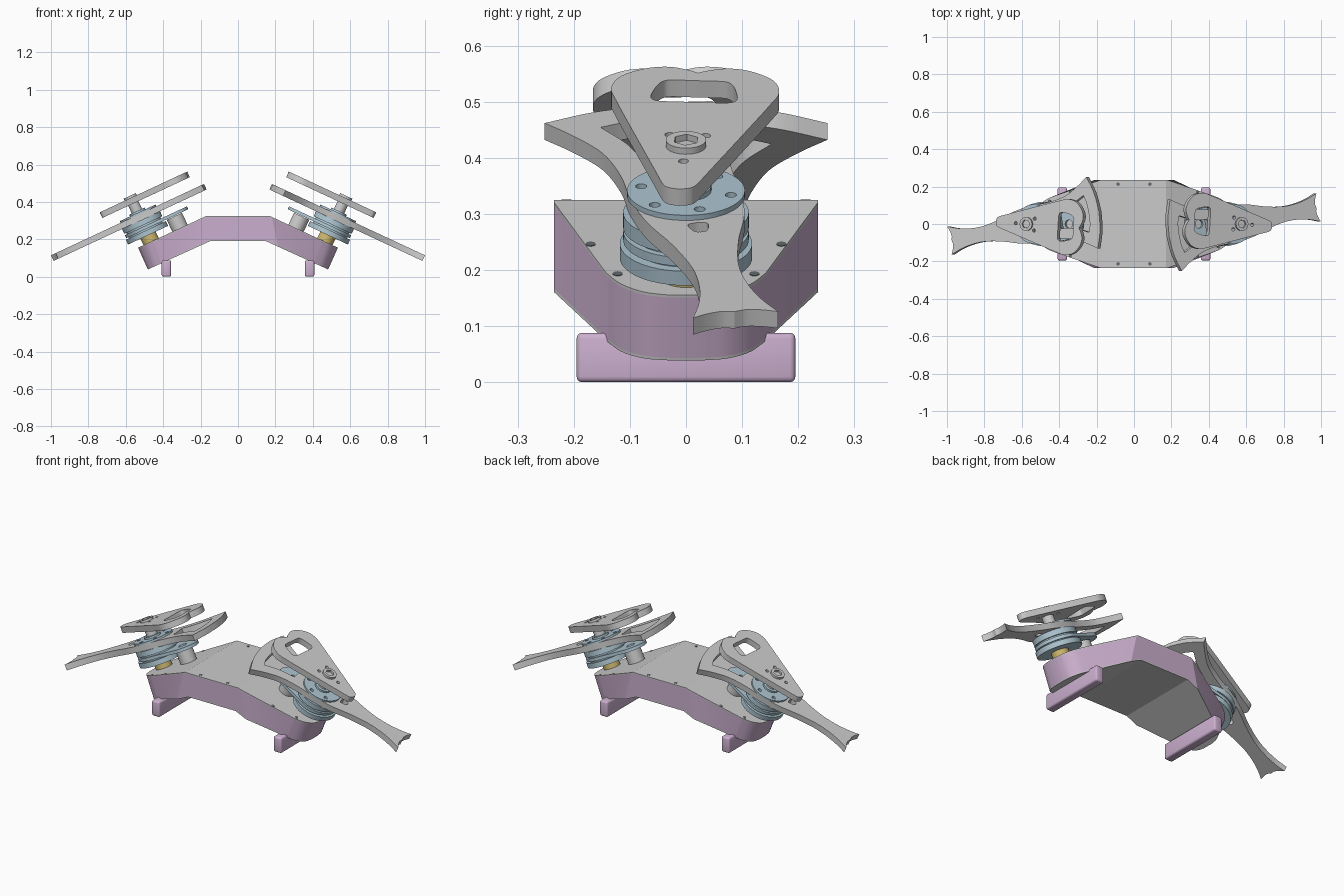
import bpy, bmesh
from math import radians, sin, cos, tan, pi
from mathutils import Matrix, Vector

if "Cube" in bpy.data.objects:
    bpy.data.objects.remove(bpy.data.objects["Cube"])

ANG = radians(25)          # tilt of both side decks
PIVOT = 0.325              # turret axis, measured down the deck from the fold
DECK = Matrix.Translation((0.17, 0, 0.325)) @ Matrix.Rotation(ANG, 4, 'Y')
SIDES = {"right": DECK, "left": Matrix.Rotation(pi, 4, 'Z') @ DECK}


def material(name, rgb):
    m = bpy.data.materials.new(name)
    m.diffuse_color = (*rgb, 1)
    m.use_nodes = True
    m.node_tree.nodes["Principled BSDF"].inputs["Base Color"].default_value = m.diffuse_color
    return m


PURPLE = material("purple", (0.60, 0.43, 0.62))
BLUE = material("blue", (0.42, 0.56, 0.64))
YELLOW = material("yellow", (0.62, 0.48, 0.16))
DARK = material("dark", (0.12, 0.14, 0.15))


def finish(name, mesh, mat=None, matrix=Matrix(), angle=30):
    bm = bmesh.new()
    bm.from_mesh(mesh)
    bmesh.ops.remove_doubles(bm, verts=bm.verts, dist=1e-5)
    bmesh.ops.recalc_face_normals(bm, faces=bm.faces)
    bm.to_mesh(mesh)
    bm.free()
    mesh.materials.clear()
    if mat:
        mesh.materials.append(mat)
    ob = bpy.data.objects.new(name, mesh)
    bpy.context.collection.objects.link(ob)
    ob.matrix_world = matrix
    bpy.ops.object.select_all(action='DESELECT')
    bpy.context.view_layer.objects.active = ob
    ob.select_set(True)
    bpy.ops.object.shade_smooth_by_angle(angle=radians(angle))
    return ob


def smooth(pts, n=5):
    """Open Catmull-Rom curve through the points."""
    p = [Vector(q) for q in pts]
    p = [2 * p[0] - p[1]] + p + [2 * p[-1] - p[-2]]
    out = []
    for a, b, c, d in zip(p, p[1:], p[2:], p[3:]):
        for k in range(n):
            t = k / n
            out.append(tuple(0.5 * (2 * b + (c - a) * t + (2 * a - 5 * b + 4 * c - d) * t**2
                                    + (3 * b - a - 3 * c + d) * t**3)))
    return out + [tuple(p[-2])]


def mirrored(half):
    """Close a +y half outline with its -y mirror image."""
    pts = half + [(x, -y) for x, y in reversed(half)]
    return [q for i, q in enumerate(pts)
            if (Vector(q) - Vector(pts[i - 1])).length > 1e-4]


def circle(r, x=0, y=0, n=40):
    return [(x + r * cos(2 * pi * k / n), y + r * sin(2 * pi * k / n)) for k in range(n)]


def plate(name, loops, h0, h1, mat=None, turn=0):
    """Flat plate with holes, centred on the turret axis, made on both sides."""
    cu = bpy.data.curves.new(name, 'CURVE')
    cu.dimensions, cu.fill_mode, cu.extrude = '2D', 'BOTH', (h1 - h0) / 2
    for loop in loops:
        sp = cu.splines.new('POLY')
        sp.points.add(len(loop) - 1)
        for p, (x, y) in zip(sp.points, loop):
            p.co = (x, y, 0, 1)
        sp.use_cyclic_u = True
    tmp = bpy.data.objects.new(name + "_curve", cu)
    bpy.context.collection.objects.link(tmp)
    bpy.context.view_layer.update()
    dg = bpy.context.evaluated_depsgraph_get()
    local = Matrix.Translation((PIVOT, 0, (h0 + h1) / 2)) @ Matrix.Rotation(radians(turn), 4, 'Z')
    for side, m in SIDES.items():
        me = bpy.data.meshes.new_from_object(tmp.evaluated_get(dg))
        finish(f"{name}_{side}", me, mat, m @ local)
    bpy.data.objects.remove(tmp)


# Body: (top x, bottom x, half width) from the fold to the rounded nose
corner = [(0.17, 0.15, 0.235), (0.18, 0.215, 0.235)]
nose = smooth([(0.45, 0.405, 0.142), (0.492, 0.448, 0.115), (0.522, 0.474, 0.075),
               (0.534, 0.482, 0.03)])
half = corner + nose
half = half + [(a, b, -y) for a, b, y in reversed(half)]


def body_layer(name, t0, t1, mat=None):
    n = len(half)
    verts = []
    for t in (t0, t1):
        right = []
        for tx, bx, y in half:
            top = Vector((tx, y, 0.325 - max(0, tx - 0.17) * tan(ANG)))
            bot = Vector((bx, y, 0.19 - max(0, bx - 0.15) * 0.455))
            right.append(top.lerp(bot, t))
        verts += right + [Vector((-p.x, -p.y, p.z)) for p in right]
    N = 2 * n
    faces = [(i, (i + 1) % N, N + (i + 1) % N, N + i) for i in range(N)]
    for o in (0, N):
        faces += [[o + i for i in range(n)], [o + n + i for i in range(n)],
                  [o, o + n - 1, o + n, o + N - 1]]
    me = bpy.data.meshes.new(name)
    me.from_pydata(verts, [], faces)
    finish(name, me, mat, angle=20)


body_layer("body_top_plate", 0, 0.04)
body_layer("body_wall", 0.04, 0.96, PURPLE)
body_layer("body_bottom_plate", 0.96, 1)

# Feet
for side, sx in (("right", 1), ("left", -1)):
    bm = bmesh.new()
    bmesh.ops.create_cube(bm, size=1, matrix=Matrix.Translation((sx * 0.383, 0, 0.044))
                          @ Matrix.Diagonal((0.05, 0.39, 0.088, 1)))
    bmesh.ops.bevel(bm, geom=bm.edges[:], offset=0.01, segments=3, profile=0.5, affect='EDGES')
    me = bpy.data.meshes.new("foot")
    bm.to_mesh(me)
    bm.free()
    finish(f"foot_{side}", me, PURPLE)

# Screws in the decks
plate("deck_screws", [circle(0.009, s - PIVOT, y * k, 16)
                      for s, y in ((0.187, 0.17), (0.312, 0.122)) for k in (1, -1)],
      -0.01, 0.001, DARK)
for i, (x, y) in enumerate([(a * 0.085, b * 0.213) for a in (1, -1) for b in (1, -1)]):
    bm = bmesh.new()
    bmesh.ops.create_cone(bm, cap_ends=True, segments=16, radius1=0.009, radius2=0.009, depth=0.01,
                          matrix=Matrix.Translation((x, y, 0.321)))
    me = bpy.data.meshes.new("top_screw")
    bm.to_mesh(me)
    bm.free()
    finish(f"top_screw_{i}", me, DARK)

# Turret drive: bearing, post, pulley and link arm
plate("bearing", [circle(0.045)], -0.01, 0.045, YELLOW)
plate("inner_post", [circle(0.045, 0.155 - PIVOT)], -0.01, 0.07)
plate("pulley_lower", [circle(0.118, n=56)], 0.038, 0.066, BLUE)
plate("pulley_core", [circle(0.1, n=56)], 0.066, 0.1, BLUE)
arm = circle(0.083, 0.155 - PIVOT)[10:31] + [
    (0.112 * cos(a), 0.112 * sin(a)) for a in [radians(-105 + 7 * k) for k in range(31)]]
plate("link_arm", [arm, circle(0.022, 0.155 - PIVOT, 0, 24)], 0.073, 0.09, BLUE)
plate("pulley_upper", [circle(0.112, n=56)], 0.098, 0.127, BLUE)

# Long blade: flared notched tail, narrow waist, axe-shaped head
tail = smooth([(0.497, 0), (0.492, 0.022), (0.498, 0.05), (0.51, 0.077)], 4)
flank = smooth([(0.51, 0.077), (0.45, 0.056), (0.38, 0.043), (0.3, 0.042), (0.2, 0.06),
                (0.1, 0.088), (0, 0.1), (-0.1, 0.1), (-0.2, 0.115), (-0.28, 0.153),
                (-0.345, 0.195)])
edge = smooth([(-0.345, 0.195), (-0.375, 0.1), (-0.386, 0)])
head_hole = mirrored(smooth([(-0.325, 0), (-0.322, 0.055), (-0.31, 0.1)])
                     + smooth([(-0.31, 0.1), (-0.23, 0.065), (-0.15, 0.05)]))
tail_hole = mirrored(smooth([(0.155, 0), (0.15, 0.012), (0.122, 0.018), (0.115, 0)], 4))
plate("blade", [mirrored(tail + flank[1:] + edge[1:]), head_hole, tail_hole],
      0.127, 0.16, turn=10)

# Drilled cap disc and shaft
plate("cap_disc", [circle(0.105, n=56)] + [
    circle(0.01, 0.082 * cos(k * pi / 3 + 0.3), 0.082 * sin(k * pi / 3 + 0.3), 16)
    for k in range(6)], 0.16, 0.17, BLUE)
plate("shaft_collar", [circle(0.045)], 0.17, 0.18, BLUE)
plate("shaft", [circle(0.03)], 0.17, 0.226)

# Heart-shaped top plate with slot and screw holes
heart = smooth([(0.183, 0), (0.178, 0.018), (0.163, 0.03), (0.1, 0.05), (-0.05, 0.097),
                (-0.18, 0.137), (-0.235, 0.15), (-0.285, 0.136), (-0.32, 0.095),
                (-0.33, 0.055), (-0.32, 0.02), (-0.308, 0)])
slot = mirrored(smooth([(-0.185, 0), (-0.185, 0.055), (-0.192, 0.073), (-0.21, 0.077),
                        (-0.25, 0.069), (-0.268, 0.06), (-0.275, 0.045), (-0.275, 0)], 4))
pins = [circle(0.009, x, y, 16) for x, y in ((-0.045, 0.032), (-0.045, -0.032), (0.065, 0))]
plate("top_plate", [mirrored(heart), slot, *pins], 0.225, 0.258, turn=-4)

# Socket bolt with hexagonal recess
plate("bolt_head", [circle(0.036), circle(0.023, n=6)], 0.25, 0.27, turn=-4)
